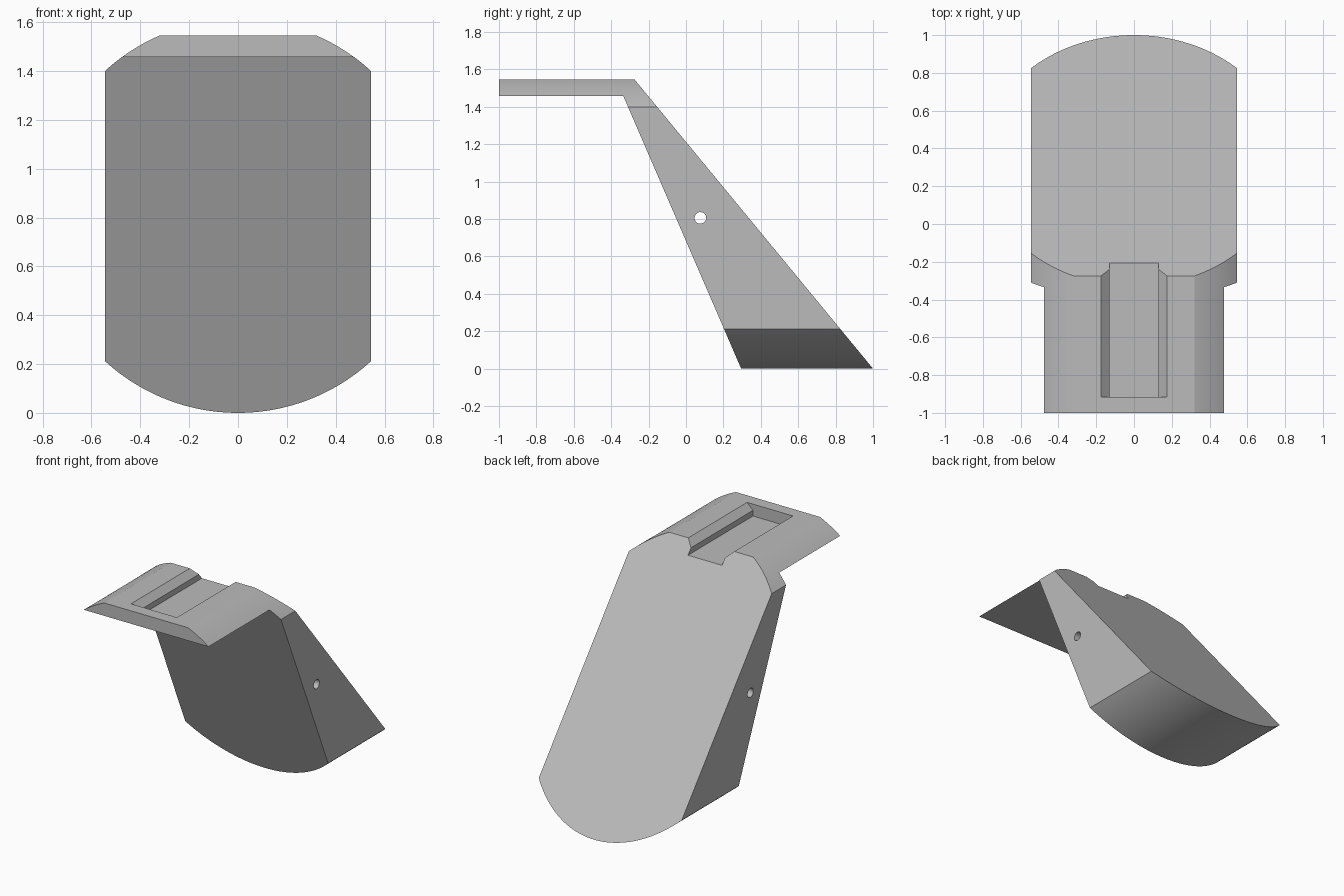
import bpy
import bmesh
from math import sin, cos, asin, acos, pi, radians
from mathutils import Vector

if "Cube" in bpy.data.objects:
    bpy.data.objects.remove(bpy.data.objects["Cube"], do_unlink=True)

TOP = 1.546          # overall height
RADIUS = 0.806       # rounded outline seen from the front
HALF_WIDTH = 0.545
FLOOR = 1.464        # floor of the channel in the top plate

grey = bpy.data.materials.new("plain grey")
grey.use_nodes = True
colour = (0.5, 0.5, 0.5, 1)
grey.diffuse_color = colour
grey.node_tree.nodes["Principled BSDF"].inputs["Base Color"].default_value = colour


def prism(name, outline, axis, start, end):
    """Extrude a closed outline along x (outline is y, z) or y (outline is x, z)."""
    bm = bmesh.new()
    if axis == "x":
        verts = [bm.verts.new((start, a, b)) for a, b in outline]
        step = Vector((end - start, 0, 0))
    else:
        verts = [bm.verts.new((a, start, b)) for a, b in outline]
        step = Vector((0, end - start, 0))
    face = bm.faces.new(verts)
    new = bmesh.ops.extrude_face_region(bm, geom=[face], use_keep_orig=True)["geom"]
    bmesh.ops.translate(bm, vec=step, verts=[v for v in new if isinstance(v, bmesh.types.BMVert)])
    bmesh.ops.recalc_face_normals(bm, faces=bm.faces)
    mesh = bpy.data.meshes.new(name)
    bm.to_mesh(mesh)
    bm.free()
    mesh.materials.append(grey)
    obj = bpy.data.objects.new(name, mesh)
    bpy.context.collection.objects.link(obj)
    return obj


def combine(target, tool, operation):
    tool.hide_render = True
    mod = target.modifiers.new(tool.name, "BOOLEAN")
    mod.operation = operation
    mod.solver = "EXACT"
    mod.object = tool
    bpy.context.view_layer.objects.active = target
    bpy.ops.object.modifier_apply(modifier=mod.name)
    bpy.data.objects.remove(tool, do_unlink=True)


def arc(centre, radius, start, end, steps):
    return [(centre[0] + radius * cos(start + (end - start) * i / steps),
             centre[1] + radius * sin(start + (end - start) * i / steps))
            for i in range(steps + 1)]


# Wedge with a flat plate reaching forward from its top
bracket = prism("wedge_bracket",
                [(-1, TOP), (-0.275, TOP), (1, 0), (0.295, 0), (-0.335, 1.457), (-1, 1.457)],
                "x", -0.7, 0.7)

# Rounded front outline: straight sides, curved bottom and upper shoulders
side = acos(HALF_WIDTH / RADIUS)
shoulder = asin((TOP - RADIUS) / RADIUS)
centre = (0, RADIUS)
outline = (arc(centre, RADIUS, pi + side, 2 * pi - side, 48)
           + arc(centre, RADIUS, side, shoulder, 12)
           + arc(centre, RADIUS, pi - shoulder, pi - side, 12))
# Keep the flat top edge of the outline clear of the plate's top face
left_top = outline.index(arc(centre, RADIUS, pi - shoulder, pi - side, 12)[0])
outline[left_top:left_top] = [(0.31, TOP + 0.1), (-0.31, TOP + 0.1)]
combine(bracket, prism("outline_tool", outline, "y", -1.2, 1.2), "INTERSECT")

# Channel with chamfered edges, open at the back
half = [(0.13, FLOOR), (0.13, 1.503), (0.175, TOP), (0.175, TOP + 0.1)]
channel = half + [(-x, z) for x, z in reversed(half)]
combine(bracket, prism("channel_tool", channel, "y", -0.915, 0.1), "DIFFERENCE")

# Pin hole straight through the sides
hole = arc((0.077, RADIUS), 0.031, 0, 2 * pi, 32)[:-1]
combine(bracket, prism("hole_tool", hole, "x", -0.8, 0.8), "DIFFERENCE")

# Smooth the curves, keep the corners crisp
bpy.ops.object.select_all(action="DESELECT")
bracket.select_set(True)
bpy.context.view_layer.objects.active = bracket
bpy.ops.object.shade_smooth_by_angle(angle=radians(20))
